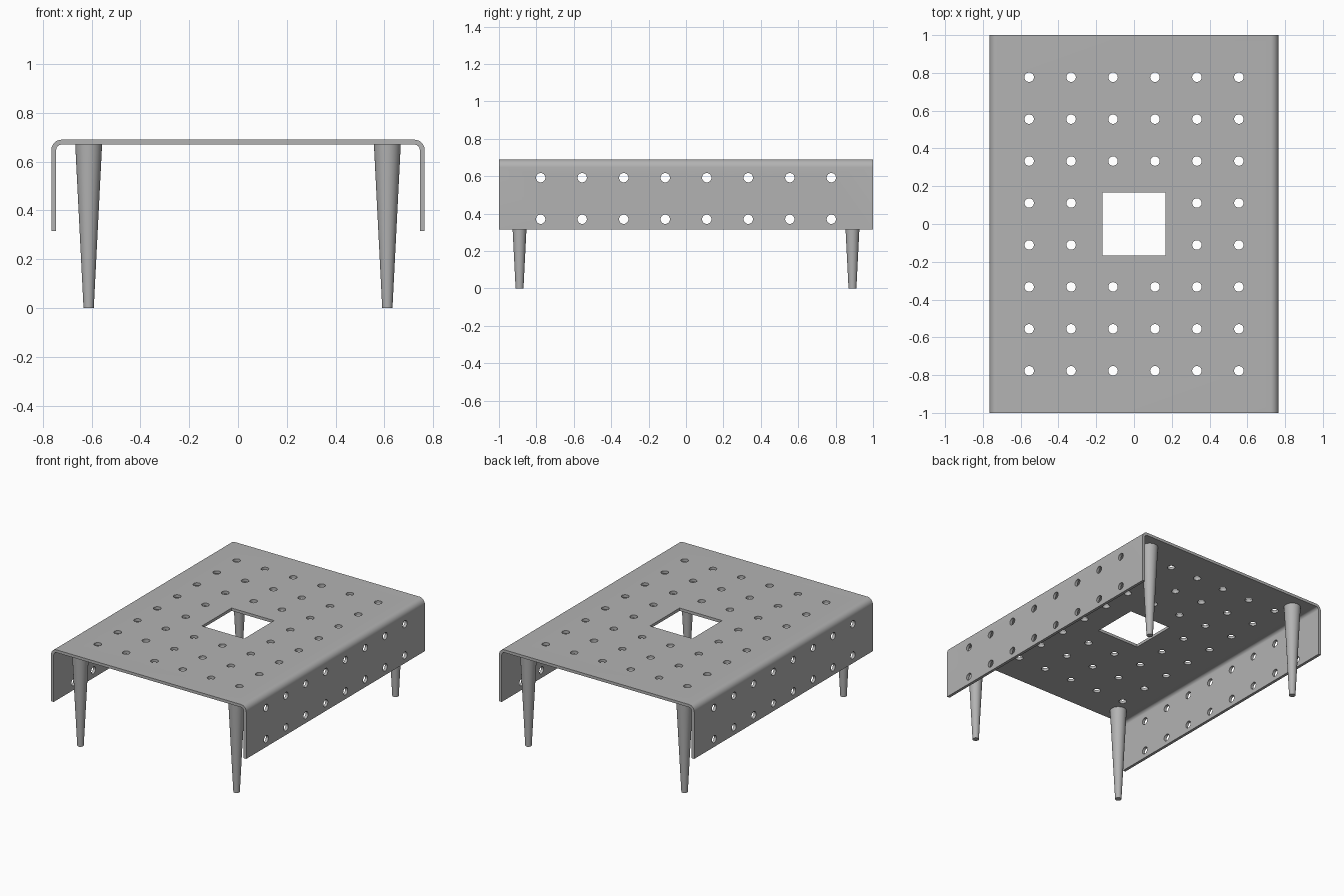
import bpy, bmesh
from math import sin, cos, pi, radians
from mathutils import Matrix

if "Cube" in bpy.data.objects:
    bpy.data.objects.remove(bpy.data.objects["Cube"], do_unlink=True)

HALF_W, HALF_L, TOP, SKIRT = 0.765, 1.0, 0.69, 0.315
THICK, BEND, PITCH, HOLE = 0.02, 0.042, 0.222, 0.025

metal = bpy.data.materials.new("plain_grey")
metal.use_nodes = True
grey = (0.45, 0.45, 0.45, 1)
metal.diffuse_color = grey
metal.node_tree.nodes["Principled BSDF"].inputs["Base Color"].default_value = grey


def make_object(name, bm):
    bmesh.ops.recalc_face_normals(bm, faces=bm.faces)
    mesh = bpy.data.meshes.new(name)
    bm.to_mesh(mesh)
    bm.free()
    mesh.materials.append(metal)
    obj = bpy.data.objects.new(name, mesh)
    bpy.context.collection.objects.link(obj)
    return obj


def smooth(obj):
    bpy.ops.object.select_all(action='DESELECT')
    obj.select_set(True)
    bpy.context.view_layer.objects.active = obj
    bpy.ops.object.shade_smooth_by_angle(angle=radians(30))


# Bent sheet: a channel cross-section extruded along y
def half_path(inset):
    cx, cz = HALF_W - BEND, TOP - BEND
    r = BEND - inset
    arc = [(cx + r * cos(a), cz + r * sin(a)) for a in (i * pi / 16 for i in range(9))]
    return [(HALF_W - inset, SKIRT)] + arc


def full_path(inset):
    right = half_path(inset)
    return right + [(-x, z) for x, z in reversed(right)]


bm = bmesh.new()
profile = full_path(0) + full_path(THICK)[::-1]
face = bm.faces.new([bm.verts.new((x, -HALF_L, z)) for x, z in profile])
extruded = bmesh.ops.extrude_face_region(bm, geom=[face])["geom"]
bmesh.ops.translate(bm, vec=(0, 2 * HALF_L, 0),
                    verts=[v for v in extruded if isinstance(v, bmesh.types.BMVert)])
sheet = make_object("bent_sheet_top", bm)

# Cutter: hole grid in the top and both skirts, plus the square opening
bm = bmesh.new()


def add_drill(location, turn=Matrix()):
    bmesh.ops.create_cone(bm, cap_ends=True, segments=24, radius1=HOLE, radius2=HOLE,
                          depth=0.1, matrix=Matrix.Translation(location) @ turn)


sideways = Matrix.Rotation(pi / 2, 4, 'Y')
for row in range(8):
    y = (row - 3.5) * PITCH
    for col in range(6):
        x = (col - 2.5) * PITCH
        if max(abs(x), abs(y)) > PITCH:
            add_drill((x, y, TOP - THICK / 2))
    for z in (0.37, 0.592):
        for side in (-1, 1):
            add_drill((side * (HALF_W - THICK / 2), y, z), sideways)
bmesh.ops.create_cube(bm, size=1, matrix=Matrix.Translation((0, 0, TOP))
                      @ Matrix.Diagonal((1.5 * PITCH, 1.5 * PITCH, 0.2, 1)))
cutter = make_object("hole_cutter", bm)
cutter.hide_render = True

cut = sheet.modifiers.new("holes", 'BOOLEAN')
cut.operation, cut.solver, cut.object = 'DIFFERENCE', 'EXACT', cutter
bpy.context.view_layer.objects.active = sheet
bpy.ops.object.modifier_apply(modifier=cut.name)
bpy.data.objects.remove(cutter, do_unlink=True)
smooth(sheet)

# Four tapered legs under the corners
leg_height = TOP - THICK
for side, x in (("right", -0.612), ("left", 0.612)):
    for end, y in (("front", -0.89), ("back", 0.89)):
        bm = bmesh.new()
        bmesh.ops.create_cone(bm, cap_ends=True, segments=32, radius1=0.021, radius2=0.055,
                              depth=leg_height, matrix=Matrix.Translation((x, y, leg_height / 2)))
        smooth(make_object(f"{end}_{side}_leg", bm))
